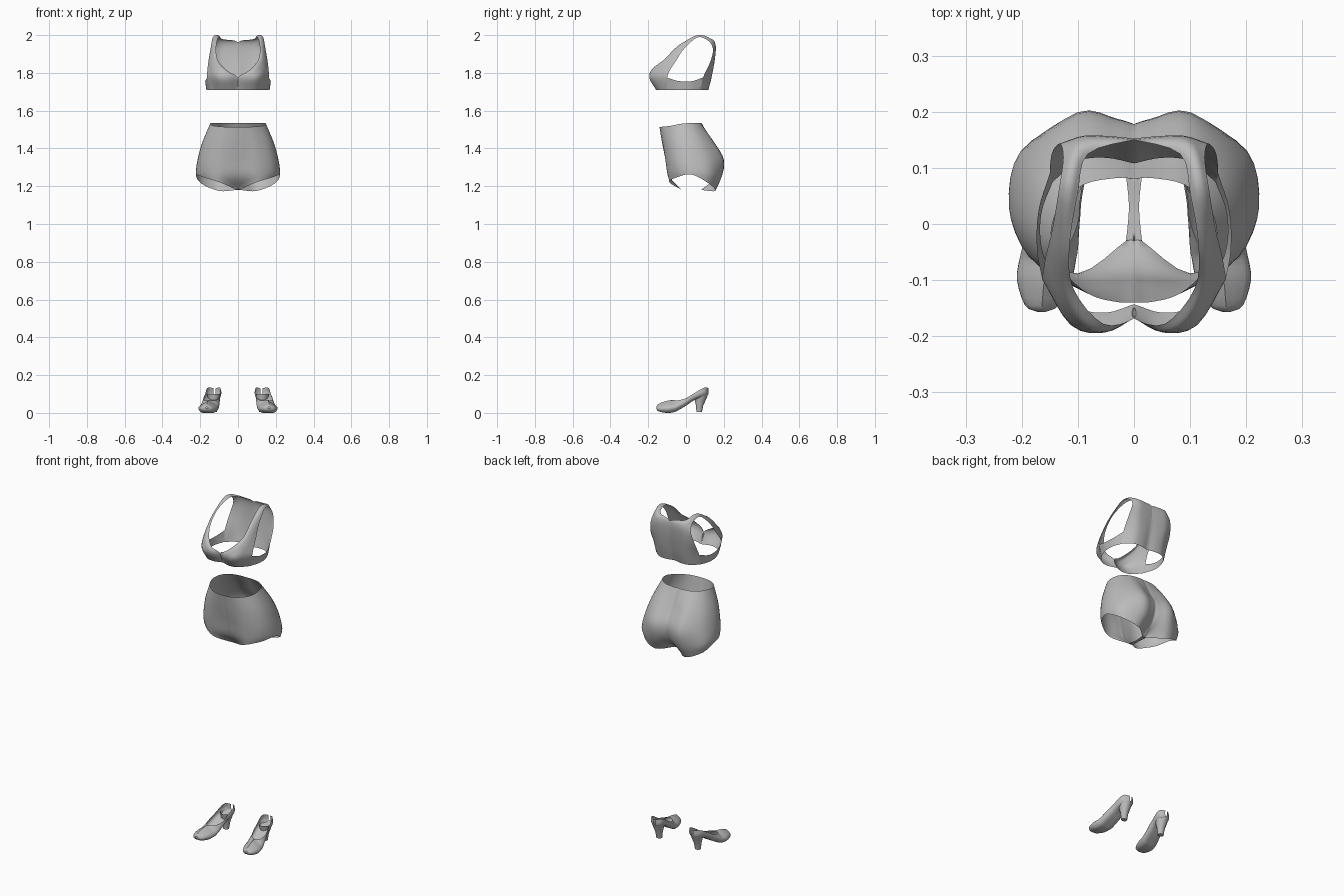
import bpy, bmesh, math
from mathutils import Vector

grey = bpy.data.materials.new("grey")
grey.diffuse_color = (0.5, 0.5, 0.5, 1)


def spline(pts, steps):
    """Smooth curve passing through every given point."""
    p = [Vector(q) for q in pts]
    p = [2 * p[0] - p[1]] + p + [2 * p[-1] - p[-2]]
    out = []
    for i in range(1, len(p) - 2):
        a, b, c, d = p[i - 1:i + 3]
        for s in range(steps):
            t = s / steps
            out.append(0.5 * (2 * b + (c - a) * t + (2 * a - 5 * b + 4 * c - d) * t * t
                              + (3 * b - a - 3 * c + d) * t ** 3))
    return out + [p[-2]]


def add_patch(bm, rows, steps=4):
    """Smooth sheet through a grid of points."""
    rows = [spline(r, steps) for r in rows]
    cols = [spline(c, steps) for c in zip(*rows)]
    grid = [[bm.verts.new(v) for v in c] for c in cols]
    for a, b in zip(grid, grid[1:]):
        for i in range(len(a) - 1):
            bm.faces.new((a[i], b[i], b[i + 1], a[i + 1]))


def finish(bm, name, mirrored=True):
    bmesh.ops.remove_doubles(bm, verts=bm.verts, dist=0.0008)
    if mirrored:
        for v in bm.verts:
            if abs(v.co.x) < 0.0008:
                v.co.x = 0
        geom = bm.verts[:] + bm.edges[:] + bm.faces[:]
        bmesh.ops.mirror(bm, geom=geom, axis='X', merge_dist=0.0005)
    bmesh.ops.recalc_face_normals(bm, faces=bm.faces)
    me = bpy.data.meshes.new(name)
    bm.to_mesh(me)
    bm.free()
    me.materials.append(grey)
    ob = bpy.data.objects.new(name, me)
    bpy.context.collection.objects.link(ob)
    bpy.context.view_layer.objects.active = ob
    ob.select_set(True)
    bpy.ops.object.shade_smooth_by_angle(angle=math.radians(50))
    ob.select_set(False)
    return ob


# Crop top: one band from front hem over the shoulder to back hem,
# each row running from centre / neckline to armhole
band = [
    [(0, -.143, 1.71), (.05, -.158, 1.71), (.10, -.148, 1.71), (.145, -.10, 1.71)],
    [(0, -.168, 1.775), (.05, -.193, 1.775), (.11, -.182, 1.775), (.163, -.10, 1.775)],
    [(.055, -.178, 1.81), (.09, -.178, 1.82), (.13, -.145, 1.82), (.162, -.085, 1.815)],
    [(.108, -.115, 1.87), (.125, -.108, 1.875), (.143, -.085, 1.87), (.156, -.052, 1.865)],
    [(.115, -.04, 1.945), (.127, -.036, 1.942), (.138, -.026, 1.935), (.146, -.012, 1.925)],
    [(.10, .055, 1.992), (.112, .058, 2.0), (.124, .06, 1.998), (.134, .06, 1.988)],
    [(.082, .125, 1.978), (.095, .13, 1.982), (.11, .13, 1.98), (.126, .118, 1.97)],
    [(0, .15, 1.962), (.05, .155, 1.955), (.09, .156, 1.945), (.132, .143, 1.925)],
    [(0, .148, 1.88), (.05, .153, 1.88), (.10, .15, 1.87), (.146, .127, 1.855)],
    [(0, .128, 1.78), (.05, .136, 1.78), (.10, .13, 1.78), (.150, .09, 1.775)],
    [(0, .108, 1.71), (.05, .118, 1.71), (.10, .112, 1.71), (.145, .075, 1.71)],
]
bm = bmesh.new()
add_patch(bm, band)
# Side panel under the armhole
add_patch(bm, [
    [(.145, -.10, 1.71), (.165, -.04, 1.71), (.165, .02, 1.71), (.145, .075, 1.71)],
    [(.163, -.10, 1.775), (.173, -.045, 1.758), (.170, .025, 1.755), (.150, .09, 1.775)],
])
finish(bm, "crop_top")

# Shorts: rows from waist to leg opening, each from front centre to back centre
bm = bmesh.new()
add_patch(bm, [
    [(0, -.14, 1.513), (.03, -.139, 1.513), (.08, -.125, 1.515), (.13, -.08, 1.52), (.148, -.03, 1.53),
     (.135, .03, 1.535), (.09, .07, 1.535), (.03, .082, 1.535), (0, .08, 1.535)],
    [(0, -.125, 1.43), (.03, -.126, 1.43), (.10, -.115, 1.43), (.165, -.07, 1.43), (.190, 0, 1.43),
     (.17, .085, 1.43), (.10, .148, 1.43), (.03, .14, 1.43), (0, .132, 1.43)],
    [(0, -.107, 1.34), (.03, -.108, 1.34), (.11, -.105, 1.34), (.185, -.06, 1.34), (.213, .02, 1.345),
     (.19, .12, 1.34), (.10, .197, 1.34), (.03, .186, 1.34), (0, .178, 1.34)],
    [(0, -.085, 1.25), (.03, -.088, 1.25), (.11, -.096, 1.265), (.19, -.052, 1.28), (.222, .03, 1.29),
     (.202, .13, 1.265), (.10, .188, 1.25), (.03, .168, 1.25), (0, .155, 1.25)],
    [(0, -.03, 1.185), (.014, -.03, 1.185), (.10, -.088, 1.222), (.185, -.046, 1.248), (.223, .03, 1.262),
     (.196, .12, 1.215), (.10, .155, 1.175), (.014, .085, 1.18), (0, .085, 1.18)],
])
# Crotch strip
add_patch(bm, [
    [(0, -.03, 1.185), (.014, -.03, 1.185)],
    [(0, .03, 1.18), (.009, .03, 1.18)],
    [(0, .085, 1.18), (.014, .085, 1.18)],
])
finish(bm, "shorts")

# Shoe stations: y, centre x, half width, sole z, rim z, half opening
STATIONS = [
    (-.157, .165, .006, .022, .034, 0), (-.145, .164, .030, .008, .048, 0),
    (-.10, .160, .048, .0, .064, 0), (-.065, .154, .050, .004, .068, 0),
    (-.045, .150, .050, .012, .066, .028), (0, .142, .045, .038, .078, .041),
    (.04, .135, .041, .066, .102, .038), (.08, .129, .041, .082, .126, .037),
    (.105, .126, .032, .088, .135, .028), (.12, .124, .006, .098, .130, .005),
]
# Heel rings: z, centre y, half length, half width
HEEL = [(.10, .078, .040, .036), (.075, .076, .033, .030), (.04, .072, .020, .021), (.004, .070, .015, .017)]


def shoe(side, name):
    bm = bmesh.new()
    rows = []
    for y, cx, w, zb, zt, r in STATIONS:
        zm = zb + (zt - zb) * .45
        prof = [(-r, zt), (-w, zm), (-w * .7, zb + .002), (0, zb), (w * .7, zb + .002), (w, zm), (r, zt)]
        rows.append([(side * (cx + x), y, z) for x, z in prof])
    add_patch(bm, rows, 3)
    # Tapered heel block
    n, rings = 14, []
    for z, cy, hl, hw in HEEL:
        rings.append([bm.verts.new((side * .128 + hw * math.cos(a), cy + hl * math.sin(a), z))
                      for a in (i * math.tau / n for i in range(n))])
    for a, b in zip(rings, rings[1:]):
        for i in range(n):
            j = (i + 1) % n
            bm.faces.new((a[i], a[j], b[j], b[i]))
    bm.faces.new(rings[-1])
    finish(bm, name, False)


shoe(-1, "left_shoe")
shoe(1, "right_shoe")
